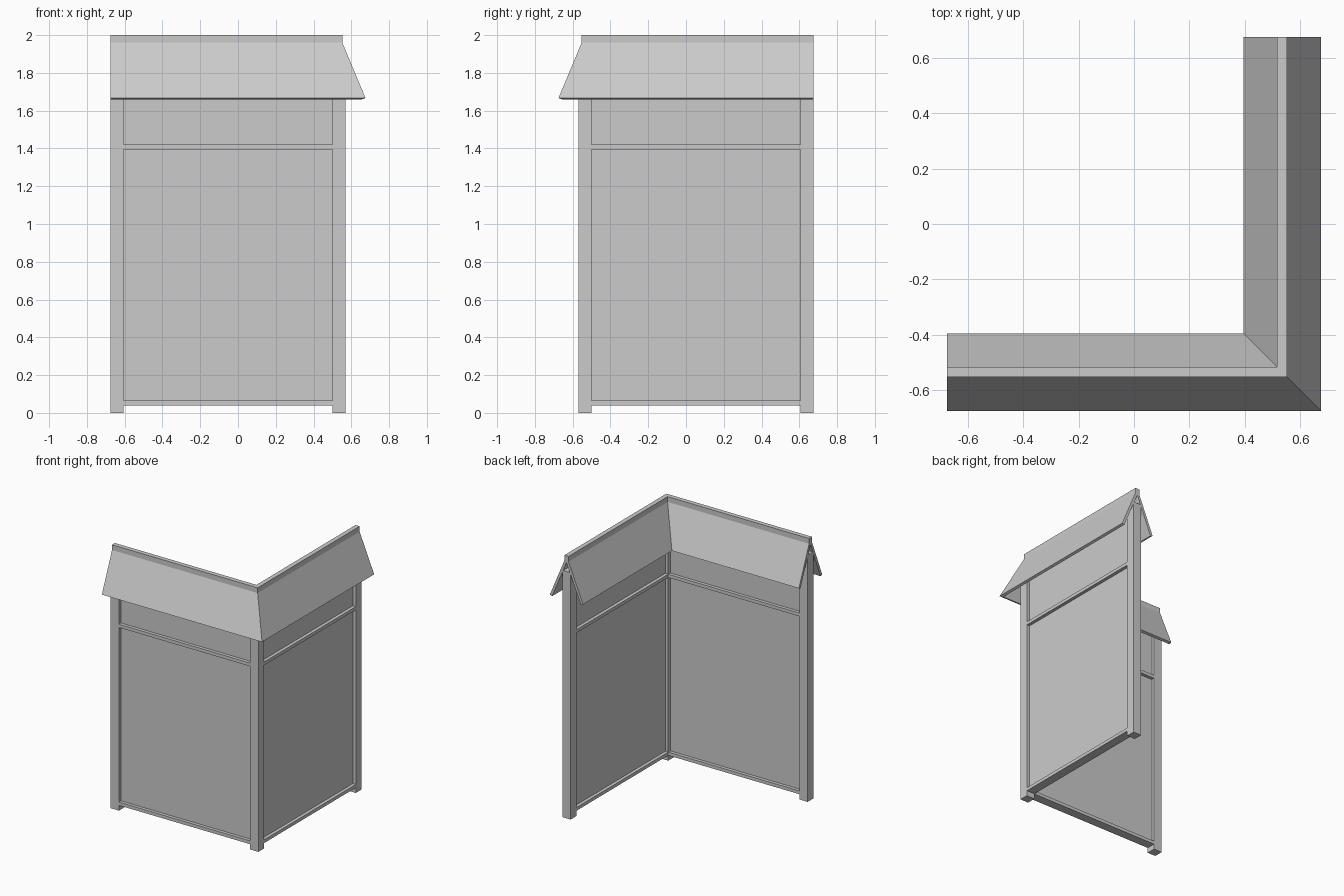
import bpy
import bmesh

if "Cube" in bpy.data.objects:
    bpy.data.objects.remove(bpy.data.objects["Cube"])

AXIS = 0.535      # distance of both wall centre lines from the middle
END = 0.675       # free end of each wall
POST = 0.07       # post and rail thickness
PANEL = 0.02      # panel thickness
TOP = 1.88        # posts and panels end inside the roof

grey = bpy.data.materials.new("plain_grey")
grey.use_nodes = True
colour = (0.6, 0.6, 0.6, 1)
grey.diffuse_color = colour
grey.node_tree.nodes["Principled BSDF"].inputs["Base Color"].default_value = colour


def add_object(name, bm):
    bmesh.ops.recalc_face_normals(bm, faces=bm.faces)
    mesh = bpy.data.meshes.new(name)
    bm.to_mesh(mesh)
    bm.free()
    mesh.materials.append(grey)
    obj = bpy.data.objects.new(name, mesh)
    bpy.context.collection.objects.link(obj)
    return obj


def box(name, low, high):
    bm = bmesh.new()
    bmesh.ops.create_cube(bm, size=1)
    for v in bm.verts:
        v.co = [(a + b) / 2 + c * (b - a) for a, b, c in zip(low, high, v.co)]
    return add_object(name, bm)


def post(name, x, y):
    h = POST / 2
    box(name, (x - h, y - h, 0), (x + h, y + h, TOP))


def wall_part(name, side, thickness, bottom, top):
    """Slab between two posts, on the front wall or on the left wall."""
    h = thickness / 2
    near, far = AXIS - POST / 2, END - POST
    if side == "front":
        box(name, (-far, -AXIS - h, bottom), (near, -AXIS + h, top))
    else:
        box(name, (AXIS - h, -near, bottom), (AXIS + h, far, top))


# Posts
post("corner_post", AXIS, -AXIS)
post("front_end_post", -END + POST / 2, -AXIS)
post("left_end_post", AXIS, END - POST / 2)

# Rails and recessed panels of both walls
for side in ("front", "left"):
    wall_part(side + "_bottom_rail", side, POST, 0.04, 0.065)
    wall_part(side + "_middle_rail", side, POST, 1.395, 1.42)
    wall_part(side + "_lower_panel", side, PANEL, 0.06, 1.4)
    wall_part(side + "_upper_panel", side, PANEL, 1.415, TOP)

# Hollow gabled roof with a ridge cap, mitred round the corner
half = [(0.0175, 2.0), (0.0175, 1.96), (0.14, 1.667), (0.121, 1.66)]
profile = half + [(0, 1.949)] + [(-u, z) for u, z in reversed(half)]
bm = bmesh.new()
rings = [
    [bm.verts.new((-END, -AXIS - u, z)) for u, z in profile],
    [bm.verts.new((AXIS + u, -AXIS - u, z)) for u, z in profile],
    [bm.verts.new((AXIS + u, END, z)) for u, z in profile],
]
count = len(profile)
for a, b in zip(rings, rings[1:]):
    for i in range(count):
        j = (i + 1) % count
        bm.faces.new((a[i], a[j], b[j], b[i]))
bm.faces.new(rings[0])
bm.faces.new(rings[-1])
add_object("roof", bm)
